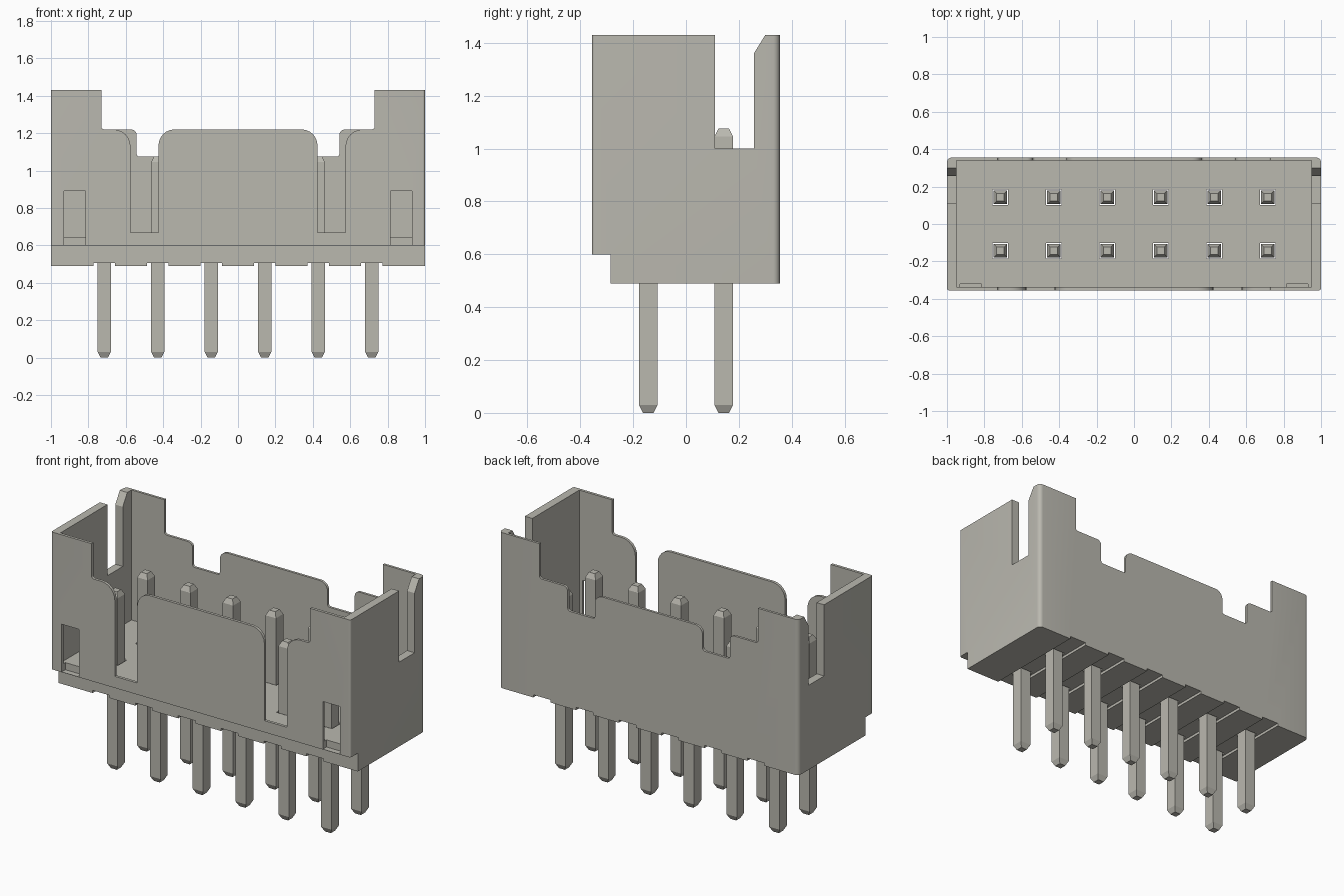
import bpy, bmesh, math
from mathutils import Vector

cube = bpy.data.objects.get("Cube")
if cube:
    bpy.data.objects.remove(cube, do_unlink=True)

grey = bpy.data.materials.new("warm_grey")
grey.use_nodes = True
colour = (0.49, 0.48, 0.43, 1)
grey.diffuse_color = colour
grey.node_tree.nodes["Principled BSDF"].inputs["Base Color"].default_value = colour


def rounded(points, steps=6):
    """Outline from (u, v, radius) corners, each replaced by an arc."""
    out = []
    for i, (u, v, r) in enumerate(points):
        p = Vector((u, v))
        if not r:
            out.append(p)
            continue
        a = (Vector(points[i - 1][:2]) - p).normalized()
        b = (Vector(points[(i + 1) % len(points)][:2]) - p).normalized()
        centre = p + (a + b) * r
        for k in range(steps + 1):
            t = math.pi / 2 * k / steps
            out.append(centre - b * r * math.cos(t) - a * r * math.sin(t))
    return out


def prism(name, points, axis, lo, hi):
    """Extrude an outline along an axis; the outline lies in the other two."""
    bm = bmesh.new()
    outline = rounded(points)

    def place(p, w):
        c = [p.x, p.y]
        c.insert("xyz".index(axis), w)
        return bm.verts.new(c)
    low = [place(p, lo) for p in outline]
    high = [place(p, hi) for p in outline]
    bm.faces.new(low)
    bm.faces.new(high)
    n = len(low)
    for i in range(n):
        j = (i + 1) % n
        bm.faces.new((low[i], low[j], high[j], high[i]))
    bmesh.ops.recalc_face_normals(bm, faces=bm.faces)
    return finish(name, bm)


def finish(name, bm):
    mesh = bpy.data.meshes.new(name)
    bm.to_mesh(mesh)
    bm.free()
    mesh.materials.append(grey)
    ob = bpy.data.objects.new(name, mesh)
    bpy.context.collection.objects.link(ob)
    return ob


def box(name, x0, x1, y0, y1, z0, z1):
    return prism(name, [(x0, y0, 0), (x1, y0, 0), (x1, y1, 0), (x0, y1, 0)], "z", z0, z1)


def mirrored(half):
    return half + [(-u, v, r) for u, v, r in reversed(half)]


def cut(target, cutter):
    mod = target.modifiers.new("cut", "BOOLEAN")
    mod.operation = "DIFFERENCE"
    mod.solver = "EXACT"
    mod.object = cutter
    bpy.context.view_layer.objects.active = target
    bpy.ops.object.modifier_apply(modifier=mod.name)
    bpy.data.objects.remove(cutter, do_unlink=True)


# Housing: rounded block, hollowed, with the front foot set back
W, D, BASE, TOP = 1.0, 0.355, 0.49, 1.43
housing = prism("housing", mirrored([(W, -D, 0.012), (W, D, 0.025)]), "z", BASE, TOP)
cut(housing, box("cavity", -0.95, 0.95, -0.338, 0.34, 0.645, 2))
cut(housing, box("foot_step", -2, 2, -1, -0.285, 0, 0.6))

# Front wall: tall corners, a rounded centre tab and two deep slots
front = [(0.73, 2, 0), (0.73, 1.22, 0.015), (0.575, 1.22, 0.09), (0.575, 0.67, 0),
         (0.425, 0.67, 0), (0.425, 1.22, 0.085)]
cut(housing, prism("front_cutter", mirrored(front), "y", -0.5, -0.3))

# Back wall: stepped notches either side of a centre tab
back = [(0.73, 2, 0), (0.73, 1.22, 0.015), (0.542, 1.22, 0.03), (0.542, 1.075, 0.015),
        (0.36, 1.075, 0.015), (0.36, 1.22, 0.05)]
cut(housing, prism("back_cutter", mirrored(back), "y", 0.3, 0.5))

# End walls: slot with a lead-in, and a small window in the front beside each
slot = [(0.11, 2, 0), (0.11, 1, 0), (0.257, 1, 0), (0.257, 1.36, 0), (0.3, TOP, 0), (0.3, 2, 0)]
for s in (-1, 1):
    cut(housing, prism("slot_cutter", slot, "x", *sorted((s * 0.9, s * 1.1))))
    cut(housing, box("window_cutter", *sorted((s * 0.815, s * 0.93)), -0.5, -0.32, 0.602, 0.89))

# Pins: square posts tapered at both ends, each pair over a groove in the base
PITCH, R, TIP = 0.286, 0.035, 0.02
for col in range(6):
    x = (col - 2.5) * PITCH
    cut(housing, box("groove_cutter", x - 0.057, x + 0.057, -1, 1, 0.4, 0.506))
    for row, y in (("front", -PITCH / 2), ("back", PITCH / 2)):
        cut(housing, box("hole_cutter", x - 0.042, x + 0.042, y - 0.042, y + 0.042, 0.4, 0.7))
        bm = bmesh.new()
        rings = []
        for z, r in ((0, TIP), (0.03, R), (1.045, R), (1.075, TIP)):
            rings.append([bm.verts.new((x + a * r, y + b * r, z))
                          for a, b in ((-1, -1), (1, -1), (1, 1), (-1, 1))])
        bm.faces.new(rings[0][::-1])
        bm.faces.new(rings[-1])
        for lo, hi in zip(rings, rings[1:]):
            for i in range(4):
                j = (i + 1) % 4
                bm.faces.new((lo[i], lo[j], hi[j], hi[i]))
        finish(f"{row}_pin_{col + 1}", bm)

# Smooth the rounded corners, keeping edges crisp
bpy.ops.object.select_all(action="DESELECT")
housing.select_set(True)
bpy.context.view_layer.objects.active = housing
bpy.ops.object.shade_smooth_by_angle(angle=math.radians(30))
